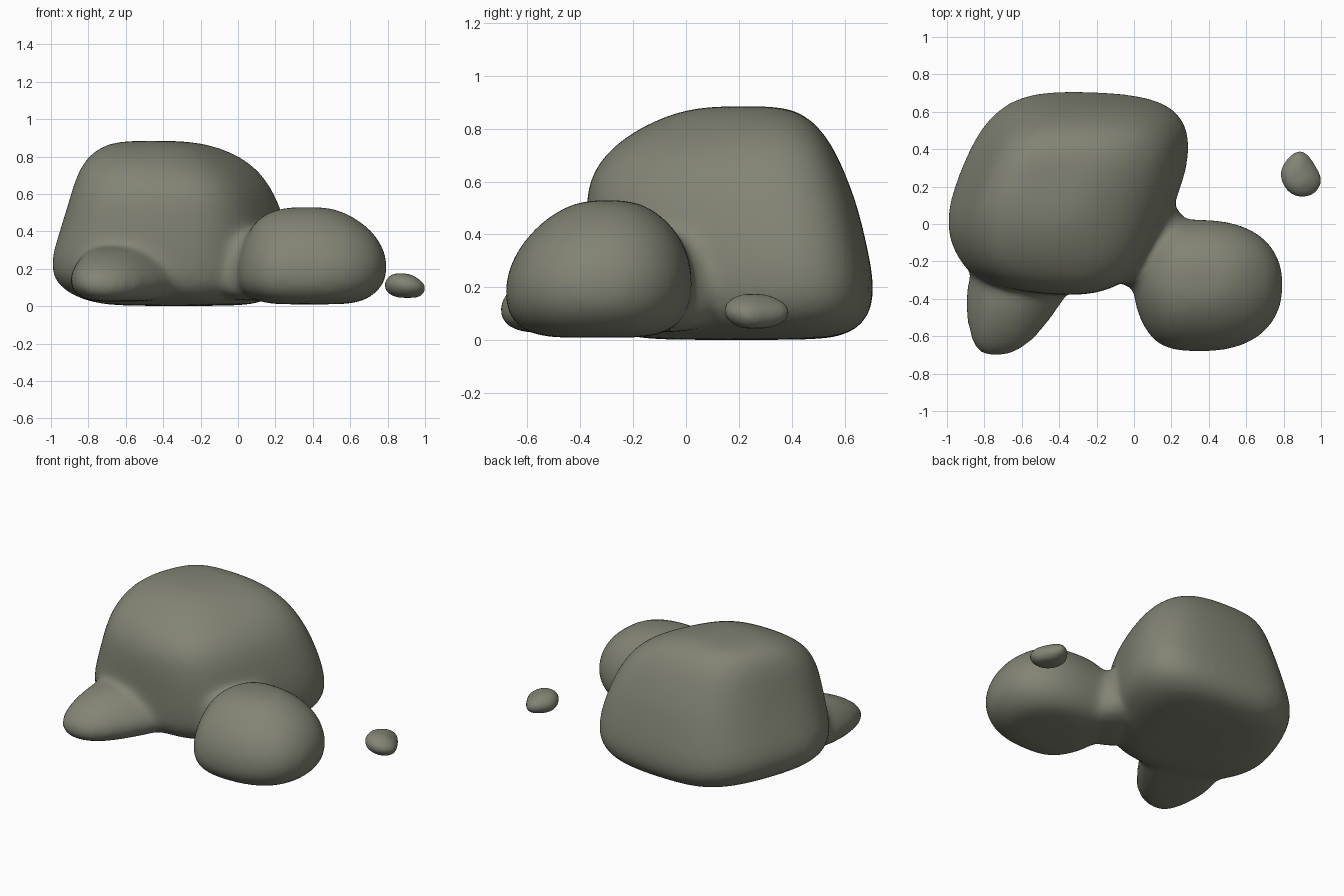
import bpy, bmesh

stone = bpy.data.materials.new("mossy_stone")
stone.diffuse_color = (0.225, 0.23, 0.175, 1)


def loft(bm, outline, levels):
    """Stack an outline, fitted to (z, xmin, xmax, ymin, ymax) at each level."""
    xs, ys = [p[0] for p in outline], [p[1] for p in outline]
    x0, x1, y0, y1 = min(xs), max(xs), min(ys), max(ys)
    rings = []
    for z, a, b, c, d in levels:
        ring = []
        for px, py in outline:
            x = a + (px - x0) / (x1 - x0) * (b - a)
            y = c + (py - y0) / (y1 - y0) * (d - c)
            # the tall boulder's crown slopes down towards the front right
            drop = 0.4 * max(0, z - 0.6) * max(0, x - y + 0.3)
            ring.append(bm.verts.new((x, y, z - drop)))
        rings.append(ring)
    n = len(outline)
    for lo, hi in zip(rings, rings[1:]):
        for i in range(n):
            j = (i + 1) % n
            bm.faces.new((lo[i], lo[j], hi[j], hi[i]))
    # close top and bottom with centre fans
    for ring, flip in ((rings[0], True), (rings[-1], False)):
        f = bm.faces.new(ring[::-1] if flip else ring)
        bmesh.ops.poke(bm, faces=[f])


def rock(name, parts, voxel, smooth, swell):
    bm = bmesh.new()
    for outline, levels in parts:
        loft(bm, outline, levels)
    me = bpy.data.meshes.new(name)
    bm.to_mesh(me)
    bm.free()
    ob = bpy.data.objects.new(name, me)
    bpy.context.collection.objects.link(ob)
    me.materials.append(stone)
    me.polygons.foreach_set("use_smooth", [True] * len(me.polygons))
    r = ob.modifiers.new("round", 'SUBSURF')
    r.levels = r.render_levels = 2
    # fuse the lumps and soften the seams
    r = ob.modifiers.new("fuse", 'REMESH')
    r.mode, r.voxel_size, r.use_smooth_shade = 'VOXEL', voxel, True
    s = ob.modifiers.new("soften", 'SMOOTH')
    s.factor, s.iterations = 0.5, smooth
    # restore the size lost to rounding
    d = ob.modifiers.new("swell", 'DISPLACE')
    d.mid_level, d.strength = 0, swell
    return ob


# large boulder
big = ([(-1.02, .01), (-.95, -.18), (-.82, -.32), (-.4, -.37), (-.12, -.35), (.06, -.2),
        (.2, .08), (.31, .4), (.25, .6), (.05, .68), (-.3, .7), (-.62, .69),
        (-.82, .53), (-.94, .26)],
       [(.012, -.68, .05, -.16, .53), (.035, -.83, .17, -.27, .63),
        (.1, -.97, .28, -.36, .695), (.2, -1.03, .32, -.375, .71),
        (.35, -.985, .3, -.38, .68), (.5, -.935, .25, -.38, .645),
        (.62, -.9, .2, -.365, .6), (.73, -.86, .12, -.29, .55),
        (.81, -.8, 0, -.16, .49), (.86, -.71, -.16, -.02, .42),
        (.874, -.61, -.3, .1, .34)])

# medium boulder
mid = ([(-.02, -.34), (.04, -.53), (.13, -.67), (.3, -.69), (.5, -.685), (.67, -.62),
        (.79, -.47), (.8, -.23), (.71, -.07), (.54, .02), (.3, .035), (.1, .01)],
       [(.02, .14, .62, -.54, -.13), (.045, .05, .7, -.62, -.05),
        (.11, -.02, .78, -.675, .01), (.2, -.02, .805, -.68, .025),
        (.3, 0, .785, -.655, .015), (.4, .04, .72, -.585, -.03),
        (.48, .11, .605, -.49, -.11), (.52, .23, .5, -.39, -.2)])

# small front lobe
lobe = ([(-.92, -.48), (-.87, -.7), (-.78, -.72), (-.65, -.71), (-.51, -.62),
         (-.36, -.42), (-.24, -.25), (-.4, -.1), (-.8, -.1), (-.9, -.28)],
        [(.035, -.81, -.4, -.64, -.15), (.07, -.87, -.32, -.7, -.1),
         (.12, -.91, -.26, -.715, -.1), (.19, -.89, -.29, -.67, -.1),
         (.26, -.84, -.36, -.56, -.1), (.31, -.78, -.42, -.43, -.1)])

# neck bridging the two boulders
neck = ([(-.1, -.28), (0, -.36), (.12, -.33), (.29, -.1), (.28, .03), (.22, .13),
         (.05, .05)],
        [(.04, -.1, .25, -.31, .08), (.12, -.13, .29, -.36, .13),
         (.3, -.11, .26, -.34, .11), (.4, -.05, .19, -.27, .04)])

rock("boulder_cluster", [big, mid, lobe, neck], 0.022, 25, 0.01)

# loose pebble
pebble = ([(.775, .27), (.82, .35), (.88, .4), (.93, .38), (.98, .29), (1.01, .23),
           (.975, .16), (.9, .135), (.82, .17)],
          [(.05, .84, .97, .2, .32), (.072, .79, 1, .16, .38),
           (.105, .77, 1.012, .135, .4), (.14, .78, .98, .145, .38),
           (.17, .82, .92, .2, .31)])
rock("pebble", [pebble], 0.01, 4, 0.005)
